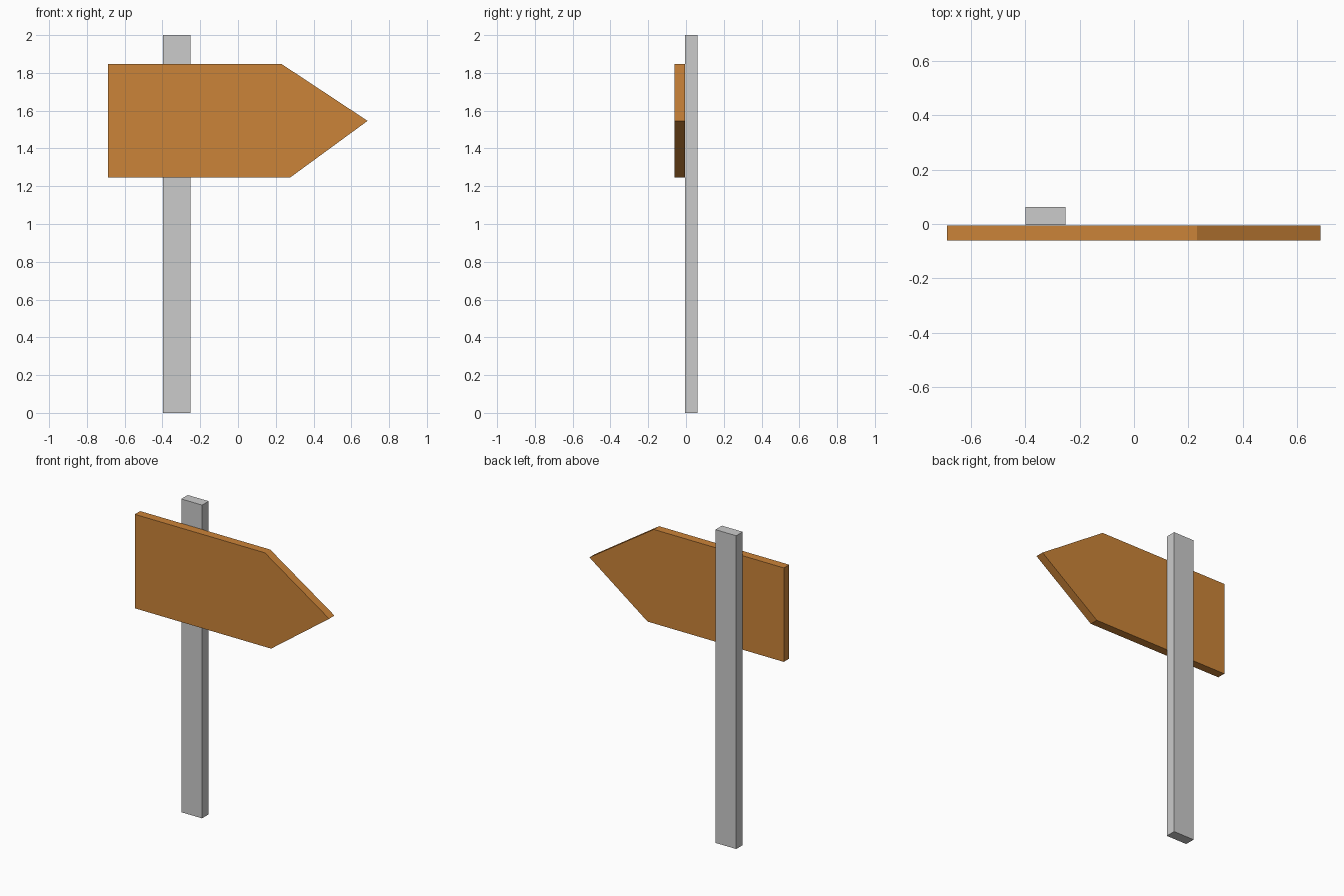
import bpy
import bmesh

if "Cube" in bpy.data.objects:
    bpy.data.objects.remove(bpy.data.objects["Cube"])


def extrude_profile(name, profile, y_front, y_back):
    """Extrude an (x, z) outline from y_front to y_back."""
    bm = bmesh.new()
    face = bm.faces.new([bm.verts.new((x, y_front, z)) for x, z in profile])
    result = bmesh.ops.extrude_face_region(bm, geom=[face], use_keep_orig=True)
    moved = [g for g in result["geom"] if isinstance(g, bmesh.types.BMVert)]
    bmesh.ops.translate(bm, verts=moved, vec=(0, y_back - y_front, 0))
    bmesh.ops.recalc_face_normals(bm, faces=bm.faces[:])
    mesh = bpy.data.meshes.new(name)
    bm.to_mesh(mesh)
    bm.free()
    obj = bpy.data.objects.new(name, mesh)
    bpy.context.collection.objects.link(obj)
    return obj


# Grey upright post
extrude_profile("post", [(-0.398, 0), (-0.251, 0), (-0.251, 2), (-0.398, 2)],
                -0.004, 0.062)

# Wooden arrow board on the front of the post
board = extrude_profile("arrow_board",
                        [(-0.687, 1.246), (0.276, 1.246), (0.686, 1.546),
                         (0.232, 1.846), (-0.687, 1.846)],
                        -0.06, -0.006)
wood = bpy.data.materials.new("orange_wood")
wood.diffuse_color = (0.6, 0.23, 0.04, 1)
wood.use_nodes = True
wood.node_tree.nodes["Principled BSDF"].inputs["Base Color"].default_value = wood.diffuse_color
board.data.materials.append(wood)
